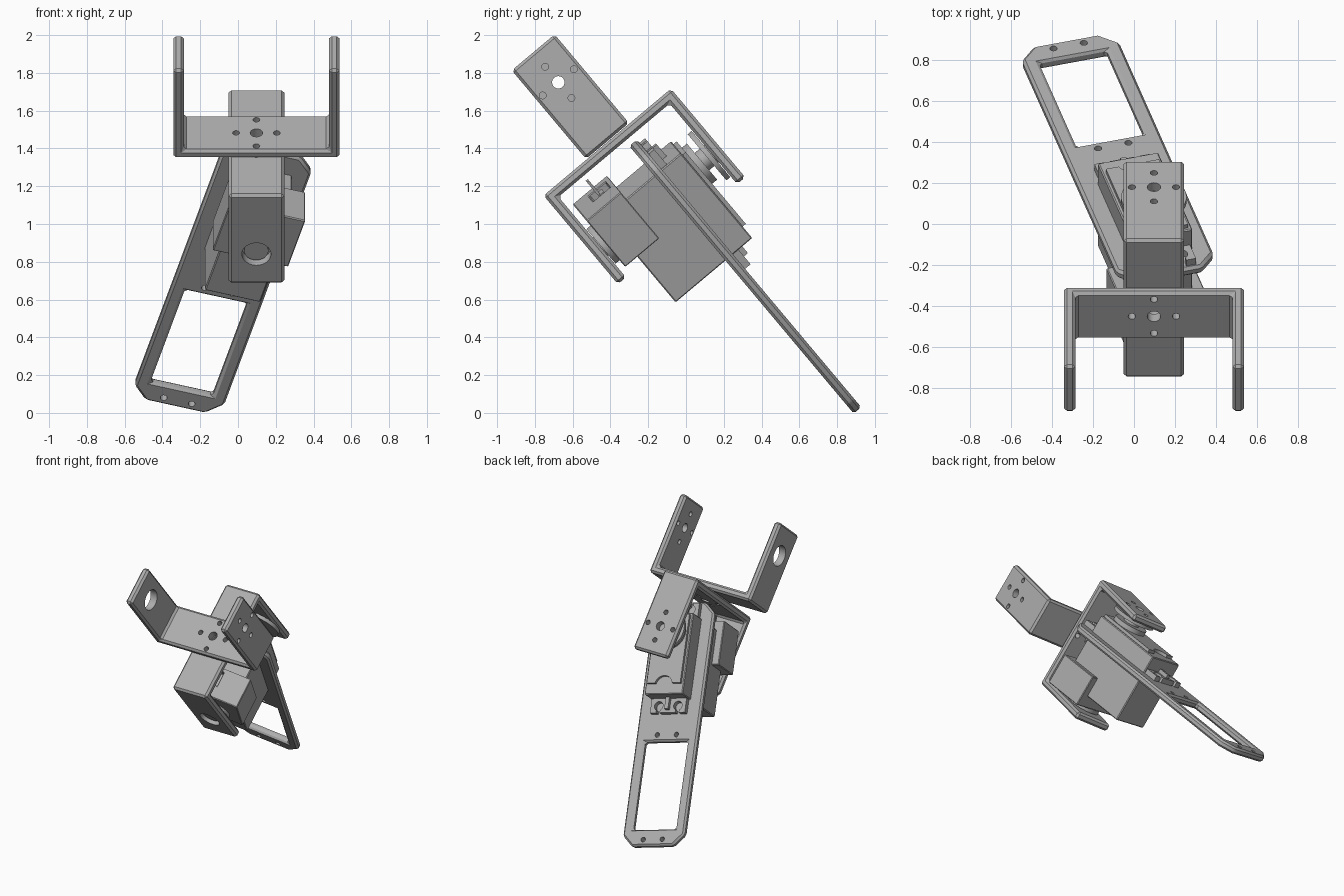
import bpy, math
from mathutils import Matrix, Vector

if "Cube" in bpy.data.objects:
    bpy.data.objects.remove(bpy.data.objects["Cube"])

grey = bpy.data.materials.new("mid_grey")
grey.use_nodes = True
GREY = (0.42, 0.42, 0.42, 1)
grey.diffuse_color = GREY
grey.node_tree.nodes["Principled BSDF"].inputs["Base Color"].default_value = GREY

# Frames: the whole joint leans back; the servo and plate also swing about the shaft
TILT = Matrix.Rotation(math.radians(40), 4, 'X')
SWING = TILT @ Matrix.Rotation(math.radians(16), 4, 'Y')
MID = -0.173      # centre line of servo and plate
SHAFT = 0.954     # shaft position along the plate


def add_mesh(name, verts, faces, frame):
    me = bpy.data.meshes.new(name)
    me.from_pydata(verts, [], faces)
    me.materials.append(grey)
    ob = bpy.data.objects.new(name, me)
    bpy.context.collection.objects.link(ob)
    ob.matrix_world = frame
    return ob


def prism(name, outline, y0, y1, frame):
    """Extrude an (x, z) outline along local y."""
    n = len(outline)
    verts = [(x, y, z) for y in (y0, y1) for x, z in outline]
    faces = [tuple(range(n)), tuple(reversed(range(n, 2 * n)))]
    faces += [(i, i + n, (i + 1) % n + n, (i + 1) % n) for i in range(n)]
    return add_mesh(name, verts, faces, frame)


def box(name, x, y, z, frame):
    outline = [(x[0], z[0]), (x[1], z[0]), (x[1], z[1]), (x[0], z[1])]
    return prism(name, outline, y[0], y[1], frame)


def disc(name, x, z, r, y0, y1, frame, sides=32):
    ring = [2 * math.pi * i / sides for i in range(sides)]
    outline = [(x + r * math.cos(a), z + r * math.sin(a)) for a in ring]
    return prism(name, outline, y0, y1, frame)


def activate(ob):
    bpy.context.view_layer.update()
    bpy.ops.object.select_all(action='DESELECT')
    ob.select_set(True)
    bpy.context.view_layer.objects.active = ob


def cut(ob, cutters):
    for c in cutters:
        activate(ob)
        mod = ob.modifiers.new("cut", 'BOOLEAN')
        mod.operation = 'DIFFERENCE'
        mod.solver = 'EXACT'
        mod.object = c
        bpy.ops.object.modifier_apply(modifier=mod.name)
        bpy.data.objects.remove(c)


def chamfer(ob, width):
    activate(ob)
    mod = ob.modifiers.new("chamfer", 'BEVEL')
    mod.width = width
    mod.segments = 1
    bpy.ops.object.modifier_apply(modifier=mod.name)


def smooth(ob):
    activate(ob)
    bpy.ops.object.shade_smooth_by_angle(angle=math.radians(30))


# U brackets: outer base face on local z = 0, arms pointing to +z
HALF, DEPTH, ARM, THICK, HOLE_Z = 0.44, 0.148, 0.612, 0.056, 0.405


def bracket(name, frame):
    inner = HALF - THICK
    outline = [(-HALF, 0), (HALF, 0), (HALF, ARM), (inner, ARM), (inner, THICK),
               (-inner, THICK), (-inner, ARM), (-HALF, ARM)]
    ob = prism(name, outline, -DEPTH, DEPTH, frame)
    chamfer(ob, 0.015)
    # drill the horn pattern in the base and in one arm
    face_down = frame @ Matrix.Rotation(math.pi / 2, 4, 'X')
    face_side = (frame @ Matrix.Translation((HALF, 0, HOLE_Z))
                 @ Matrix.Rotation(math.pi / 2, 4, 'Z'))
    pattern = [(0, 0, 0.033)] + [(dx, dz, 0.018) for dx, dz in
                                 ((0.108, 0), (-0.108, 0), (0, 0.108), (0, -0.108))]
    holes = [disc("hole", x, z, r, -0.1, 0.1, f, 20)
             for f in (face_down, face_side) for x, z, r in pattern]
    # bearing hole in the other arm
    other = (frame @ Matrix.Translation((-HALF, 0, HOLE_Z))
             @ Matrix.Rotation(math.pi / 2, 4, 'Z'))
    holes.append(disc("hole", 0, 0, 0.077, -0.1, 0.1, other))
    cut(ob, holes)
    smooth(ob)


turned = Matrix.Rotation(math.pi, 4, Vector((1, 1, 0)))
bracket("lower_bracket", TILT @ Matrix.Translation((0.0975, 0.602, 1.366)) @ turned)
bracket("upper_bracket", TILT @ Matrix.Translation((0.0975, 0.607, 1.37)))

# Long mounting plate with clipped corners and a window
W, C, LOW, HIGH = 0.247, 0.083, -0.603, 1.234
corners = [(-W, LOW + C), (-W + C, LOW), (W - C, LOW), (W, LOW + C),
           (W, HIGH - C), (W - C, HIGH), (-W + C, HIGH), (-W, HIGH - C)]
plate = prism("mounting_plate", [(MID + x, z) for x, z in corners], 0.678, 0.73, SWING)
cut(plate, [box("window", (MID - 0.172, MID + 0.172), (0.5, 0.9), (-0.478, 0.185), SWING)])
chamfer(plate, 0.014)
cut(plate, [disc("hole", MID + s * 0.077, l, 0.018, 0.5, 0.9, SWING, 20)
            for s in (-1, 1) for l in (-0.555, 0.235)])
smooth(plate)

# Servo case, raised lid and ears
case = box("servo_case", (MID - 0.153, MID + 0.153), (0.334, 0.864), (0.496, 1.107), SWING)
chamfer(case, 0.006)
lid = box("servo_lid", (MID - 0.135, MID + 0.135), (0.86, 0.886), (0.575, 1.09), SWING)
cut(lid, [disc("notch", MID, 0.56, 0.07, 0.8, 0.95, SWING)])
smooth(lid)

ears = box("servo_ears", (MID - 0.14, MID + 0.14), (0.73, 0.768), (0.389, 1.214), SWING)
slots = []
for s in (-1, 1):
    x = MID + s * 0.077
    for l, way in ((0.44, -1), (1.163, 1)):
        slots.append(disc("slot", x, l, 0.034, 0.7, 0.9, SWING, 20))
        z = sorted((l, l + way * 0.1))
        slots.append(box("slot", (x - 0.014, x + 0.014), (0.7, 0.9), z, SWING))
cut(ears, slots)
smooth(ears)
for name, z in (("lower_rib", (0.41, 0.5)), ("upper_rib", (1.1, 1.19))):
    box(name, (MID - 0.015, MID + 0.015), (0.765, 0.795), z, SWING)

# Output side: gear boss, hub and horn disc; idler side: bearing and pin
for name, r, y0, y1 in (("gear_boss", 0.125, 0.88, 0.92), ("output_hub", 0.06, 0.91, 0.99),
                        ("horn_disc", 0.16, 0.955, 0.982), ("idler_bearing", 0.12, 0.222, 0.252),
                        ("idler_pin", 0.064, 0.185, 0.25)):
    smooth(disc(name, MID, SHAFT, r, y0, y1, SWING))

# Rear cap box around the servo, with a cable socket and its lead
cap = box("rear_cap", (MID - 0.208, MID + 0.208), (0.25, 0.486), (0.84, 1.172), SWING)
cut(cap, [box("socket", (-0.31, -0.17), (0.345, 0.46), (1.12, 1.3), SWING)])
chamfer(cap, 0.005)
box("socket_tongue", (-0.275, -0.205), (0.39, 0.42), (1.1, 1.165), SWING)
box("cable_lead", (-0.26, -0.22), (0.383, 0.397), (1.1, 1.26), SWING)
